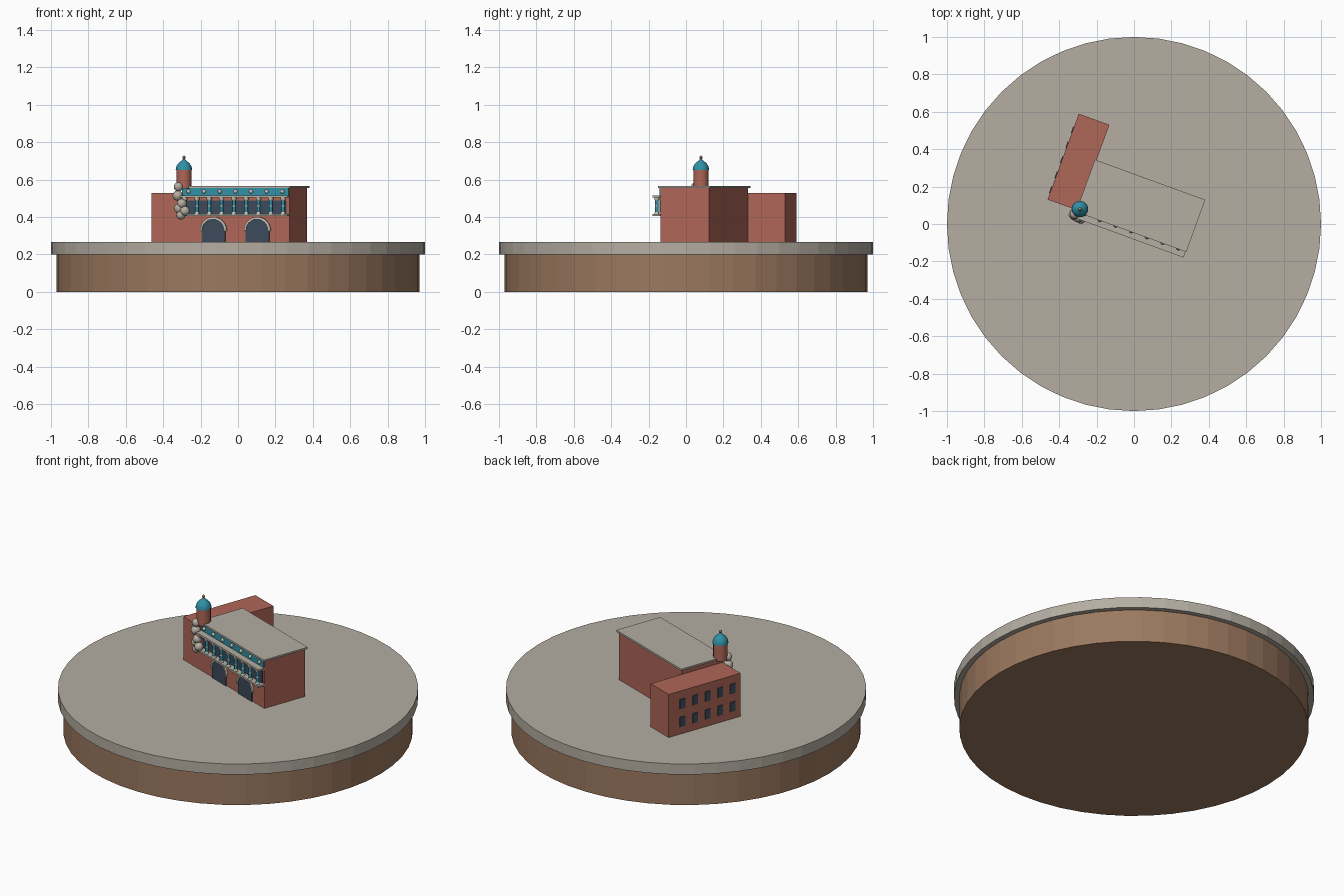
import bpy, bmesh
from math import sin, cos, pi, radians
from mathutils import Matrix, Vector

cube = bpy.data.objects.get("Cube")
if cube:
    bpy.data.objects.remove(cube)


def material(name, rgb):
    m = bpy.data.materials.new(name)
    m.use_nodes = True
    m.diffuse_color = (*rgb, 1)
    m.node_tree.nodes["Principled BSDF"].inputs["Base Color"].default_value = (*rgb, 1)
    return m


STONE = material("pale stone", (0.46, 0.42, 0.36))
TRIM = material("light trim", (0.6, 0.54, 0.45))
BRICK = material("red brick", (0.43, 0.135, 0.095))
EARTH = material("brown earth", (0.33, 0.19, 0.115))
TEAL = material("teal tile", (0.03, 0.28, 0.38))
GLASS = material("dark glass", (0.045, 0.07, 0.105))
GOLD = material("dull gold", (0.36, 0.22, 0.09))

TURN = radians(-20)   # the building stands turned on its plinth
FLOOR = 0.265
FRONT = -0.035        # front wall of the hall


def finish(name, bm, mat, turn=TURN, smooth=False):
    bmesh.ops.recalc_face_normals(bm, faces=bm.faces)
    me = bpy.data.meshes.new(name)
    bm.to_mesh(me)
    bm.free()
    me.materials.append(mat)
    ob = bpy.data.objects.new(name, me)
    bpy.context.collection.objects.link(ob)
    ob.rotation_euler.z = turn
    if smooth:
        bpy.ops.object.select_all(action="DESELECT")
        bpy.context.view_layer.objects.active = ob
        ob.select_set(True)
        bpy.ops.object.shade_smooth_by_angle(angle=radians(35))
    return ob


def add_box(bm, x, y, z):
    size = [b - a for a, b in (x, y, z)]
    mid = [(a + b) / 2 for a, b in (x, y, z)]
    bmesh.ops.create_cube(bm, size=1, matrix=Matrix.Translation(mid) @ Matrix.Diagonal((*size, 1)))


def box(name, mat, x, y, z):
    bm = bmesh.new()
    add_box(bm, x, y, z)
    return finish(name, bm, mat)


def add_lathe(bm, profile, x=0, y=0, segs=16):
    # spin a (radius, height) profile about a vertical axis
    rings = [[bm.verts.new((x + r * cos(2 * pi * i / segs), y + r * sin(2 * pi * i / segs), z))
              for i in range(segs)] for r, z in profile]
    for a, b in zip(rings, rings[1:]):
        for i in range(segs):
            j = (i + 1) % segs
            bm.faces.new((a[i], a[j], b[j], b[i]))
    bm.faces.new(rings[0])
    bm.faces.new(rings[-1])


def add_ball(bm, x, y, z, r):
    bmesh.ops.create_uvsphere(bm, u_segments=12, v_segments=8, radius=r,
                              matrix=Matrix.Translation((x, y, z)))


def add_plate(bm, outline, y, depth):
    # extrude an (x, z) outline towards the front
    f = bm.faces.new([bm.verts.new((x, y, z)) for x, z in outline])
    ext = bmesh.ops.extrude_face_region(bm, geom=[f])
    bmesh.ops.translate(bm, vec=Vector((0, -depth, 0)),
                        verts=[v for v in ext["geom"] if isinstance(v, bmesh.types.BMVert)])


def arc(cx, cz, r, n=12):
    return [(cx + r * cos(pi * i / n), cz + r * sin(pi * i / n)) for i in range(n + 1)]


# Round plinth
for name, mat, r, z0, z1 in (("plinth_drum", EARTH, 0.97, 0, 0.2),
                             ("plinth_slab", STONE, 1.0, 0.2, FLOOR)):
    bm = bmesh.new()
    add_lathe(bm, [(r, z0), (r, z1)], segs=48)
    finish(name, bm, mat, turn=0)

# Hall, roof and side wing
box("hall", BRICK, (-0.305, 0.305), (FRONT, 0.242), (FLOOR, 0.557))
box("hall_roof", STONE, (-0.314, 0.314), (-0.045, 0.252), (0.556, 0.567))
box("side_wing", BRICK, (-0.479, -0.305), (FRONT, 0.453), (FLOOR, 0.529))

# Two rows of windows on the outer face of the wing
bm = bmesh.new()
for z in (0.34, 0.45):
    for i in range(5):
        y = 0.02 + 0.085 * i
        add_box(bm, (-0.484, -0.476), (y - 0.018, y + 0.018), (z - 0.029, z + 0.029))
finish("wing_windows", bm, GLASS)

# Arched doorways with trim over the arch
doors, trims = bmesh.new(), bmesh.new()
SPRING, RADIUS = 0.325, 0.066
for x in (-0.125, 0.125):
    add_plate(doors, [(x + RADIUS, FLOOR)] + arc(x, SPRING, RADIUS) + [(x - RADIUS, FLOOR)],
              FRONT + 0.002, 0.008)
    add_plate(trims, arc(x, SPRING, RADIUS + 0.01) + arc(x, SPRING, RADIUS - 0.001)[::-1],
              FRONT + 0.002, 0.013)
finish("arched_doors", doors, GLASS)
finish("arch_trims", trims, TRIM)

# Balcony: floor, canopy, glazing behind, tiled frieze above
box("balcony_floor", STONE, (-0.31, 0.31), (-0.078, FRONT), (0.404, 0.415))
box("balcony_canopy", STONE, (-0.31, 0.31), (-0.078, FRONT), (0.504, 0.515))
box("balcony_glazing", GLASS, (-0.29, 0.29), (FRONT - 0.004, FRONT + 0.002), (0.415, 0.488))
box("tiled_frieze", TEAL, (-0.302, 0.302), (FRONT - 0.005, FRONT + 0.002), (0.515, 0.556))

# Bosses on the frieze
bm = bmesh.new()
for i in range(-3, 4):
    add_ball(bm, 0.089 * i, FRONT - 0.006, 0.536, 0.011)
finish("frieze_bosses", bm, TRIM, smooth=True)

# Balcony columns with bases and capitals
shafts, ends = bmesh.new(), bmesh.new()
for i in range(-4, 5):
    x, y = 0.07 * i, -0.064
    add_lathe(shafts, [(0.009, 0.415), (0.009, 0.504)], x, y, 12)
    add_lathe(ends, [(0.013, 0.414), (0.013, 0.421), (0.01, 0.426)], x, y, 12)
    add_lathe(ends, [(0.01, 0.488), (0.014, 0.495), (0.014, 0.505)], x, y, 12)
    add_lathe(ends, [(0.0105, 0.455), (0.0105, 0.461)], x, y, 12)
finish("column_shafts", shafts, TEAL, smooth=True)
finish("column_ends", ends, TRIM, smooth=True)

# Corner sculpture of stacked round stones
bm = bmesh.new()
for x, y, z, r in ((-0.317, -0.06, 0.561, 0.025), (-0.320, -0.062, 0.514, 0.028),
                   (-0.294, -0.07, 0.472, 0.026), (-0.312, -0.066, 0.446, 0.027),
                   (-0.276, -0.072, 0.432, 0.026), (-0.30, -0.07, 0.41, 0.024)):
    add_ball(bm, x, y, z, r)
finish("stone_cluster", bm, STONE, smooth=True)

# Corner turret: drum, pointed dome and finial
TX, TY = -0.299, -0.024
for name, mat, profile in (
        ("turret_drum", BRICK, [(0.04, 0.553), (0.04, 0.652)]),
        ("turret_dome", TEAL, [(0.044, 0.65), (0.043, 0.662), (0.038, 0.676), (0.029, 0.688),
                               (0.018, 0.697), (0.009, 0.705), (0.004, 0.713)]),
        ("turret_finial", GOLD, [(0.003, 0.708), (0.007, 0.713), (0.009, 0.719),
                                 (0.006, 0.725), (0.001, 0.728)])):
    bm = bmesh.new()
    add_lathe(bm, profile, TX, TY, 20)
    finish(name, bm, mat, smooth=True)
